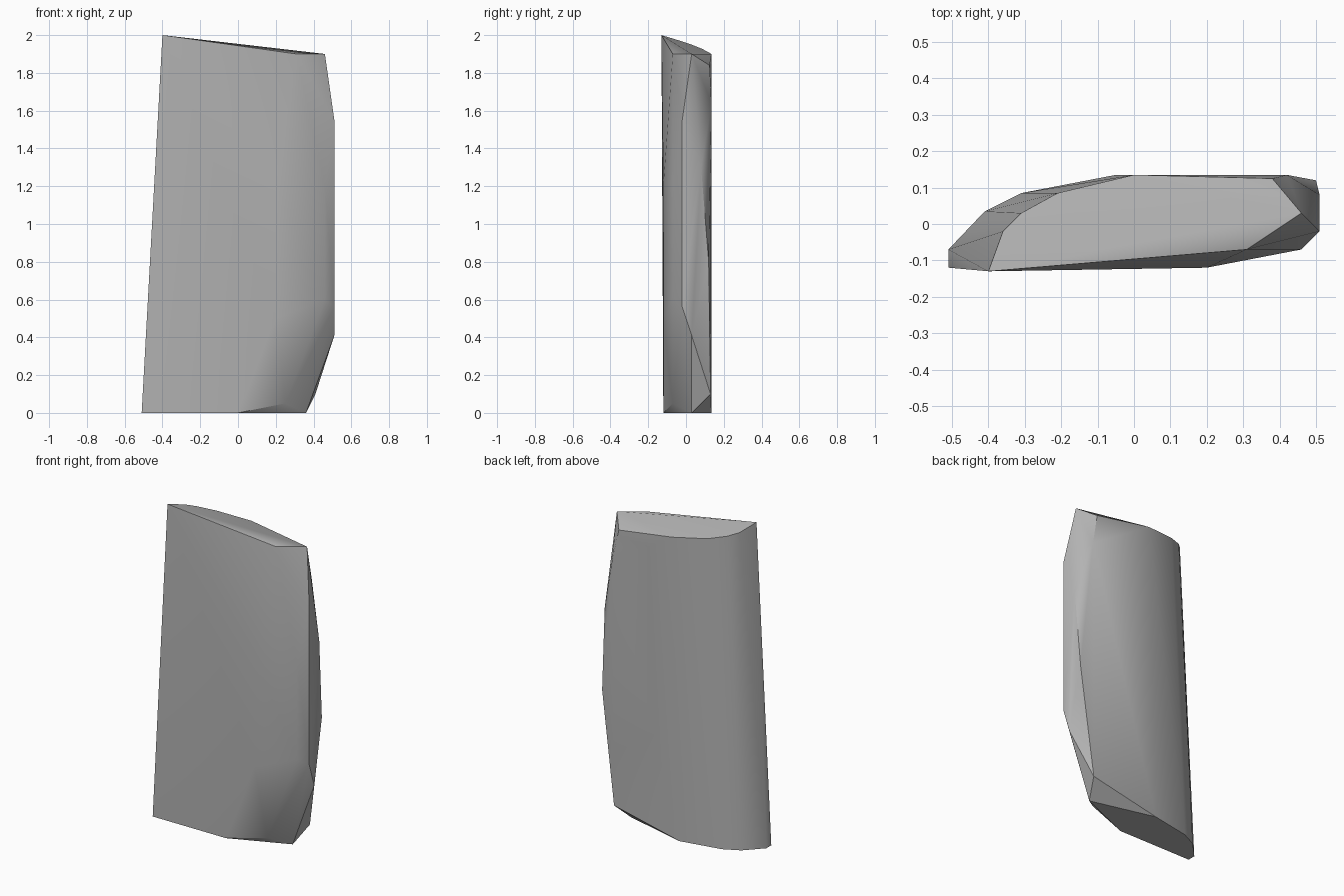
import bpy
import bmesh
import math

default_cube = bpy.data.objects.get("Cube")
if default_cube:
    bpy.data.objects.remove(default_cube, do_unlink=True)


def flat_material(name, colour):
    material = bpy.data.materials.new(name)
    material.use_nodes = True
    material.diffuse_color = colour
    shader = material.node_tree.nodes["Principled BSDF"]
    shader.inputs["Base Color"].default_value = colour
    shader.inputs["Roughness"].default_value = 0.9
    return material


def level(outline, z):
    """Lift a plan outline to one height."""
    return [(x, y, z) for x, y in outline]


def sloped(outline):
    """Lift a plan outline onto the slanted top break."""
    return [(x, y, 2 - 0.064 * (x + 0.4) - 0.28 * (y + 0.13)) for x, y in outline]


def hull_object(name, corners, material):
    """Wrap corner points in a convex chiselled solid."""
    bm = bmesh.new()
    for corner in corners:
        bm.verts.new(corner)
    bmesh.ops.convex_hull(bm, input=list(bm.verts))
    loose = [v for v in bm.verts if not v.link_faces]
    bmesh.ops.delete(bm, geom=loose, context="VERTS")
    bmesh.ops.dissolve_limit(bm, angle_limit=math.radians(1),
                             verts=list(bm.verts), edges=list(bm.edges))
    bmesh.ops.recalc_face_normals(bm, faces=list(bm.faces))
    mesh = bpy.data.meshes.new(name)
    bm.to_mesh(mesh)
    bm.free()
    mesh.materials.append(material)
    obj = bpy.data.objects.new(name, mesh)
    bpy.context.collection.objects.link(obj)
    return obj


# Foot of the slab, with a chipped front corner and a raised back corner
foot = level([(-0.51, -0.12), (-0.51, -0.07), (-0.41, 0.035), (-0.31, 0.085),
              (-0.05, 0.135), (0.36, 0.03), (0, -0.12)], 0)
foot += [(0.25, -0.07, 0.05), (0.41, 0.13, 0.1)]

# Bulging right edge: front bevel, side ridge and back edge
side = [(0.46, -0.07, 1.2), (0.46, -0.07, 0.6),
        (0.51, -0.02, 1.55), (0.51, -0.02, 0.56), (0.51, 0.03, 0.41),
        (0.51, 0.08, 1.3), (0.5, 0.12, 0.8), (0.42, 0.135, 1.64)]

# Gentle swell of the front face
front = [(0.2, -0.12, z) for z in (0.5, 1.2)]

# Slanted top with its lower front and back corners
top = sloped([(-0.4, -0.13), (-0.36, -0.02), (-0.31, 0.03),
              (-0.21, 0.085), (0, 0.135), (0.46, 0.03)])
top += [(0.31, -0.07, 1.9), (0.38, 0.125, 1.84)]

stone_grey = flat_material("stone_grey", (0.45, 0.45, 0.45, 1))
slab = hull_object("stone_slab", foot + side + front + top, stone_grey)

# Soft shading across shallow facets, crisp chipped edges
bpy.ops.object.select_all(action="DESELECT")
slab.select_set(True)
bpy.context.view_layer.objects.active = slab
bpy.ops.object.shade_smooth_by_angle(angle=math.radians(35))
